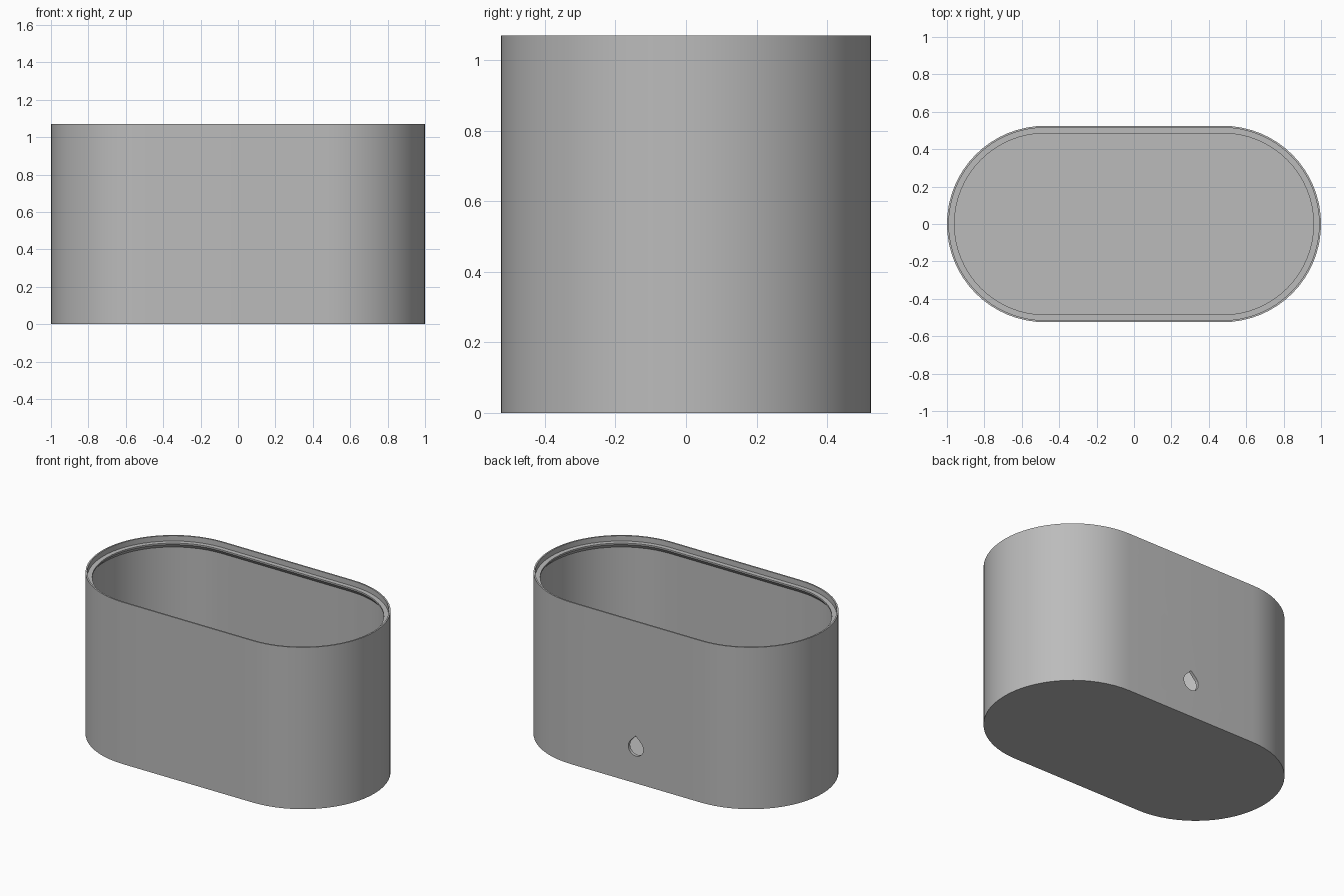
import bpy, bmesh
from math import pi, cos, sin, radians

cube = bpy.data.objects.get("Cube")
if cube:
    bpy.data.objects.remove(cube, do_unlink=True)

HALF_STRAIGHT, RADIUS, HEIGHT = 0.475, 0.525, 1.07
SEGMENTS = 32

grey = bpy.data.materials.new("plain grey")
grey.use_nodes = True
colour = (0.5, 0.5, 0.5, 1)
grey.diffuse_color = colour
grey.node_tree.nodes["Principled BSDF"].inputs["Base Color"].default_value = colour


def stadium(inset, z):
    """Pill-shaped outline, counter-clockwise from the +x end."""
    r = RADIUS - inset
    points = []
    for side, start in ((1, -pi / 2), (-1, pi / 2)):
        for i in range(SEGMENTS + 1):
            a = start + pi * i / SEGMENTS
            points.append((side * HALF_STRAIGHT + r * cos(a), r * sin(a), z))
    return points


def loft(name, outlines):
    """Skin a stack of outlines and cap both ends."""
    bm = bmesh.new()
    rings = [[bm.verts.new(p) for p in outline] for outline in outlines]
    for low, high in zip(rings, rings[1:]):
        for i in range(len(low)):
            j = (i + 1) % len(low)
            bm.faces.new((low[i], low[j], high[j], high[i]))
    bm.faces.new(rings[0][::-1])
    bm.faces.new(rings[-1])
    bmesh.ops.recalc_face_normals(bm, faces=bm.faces)
    mesh = bpy.data.meshes.new(name)
    bm.to_mesh(mesh)
    bm.free()
    mesh.materials.append(grey)
    obj = bpy.data.objects.new(name, mesh)
    bpy.context.collection.objects.link(obj)
    return obj


# Container: outer wall, thin lip, lid ledge, chamfer under it, inner wall, floor
section = [(0, 0), (0, HEIGHT), (0.01, HEIGHT), (0.01, HEIGHT - 0.035),
           (0.04, HEIGHT - 0.035), (0.04, HEIGHT - 0.045),
           (0.02, HEIGHT - 0.07), (0.02, 0.025)]
container = loft("container", [stadium(inset, z) for inset, z in section])

# Teardrop cable hole low in the back wall
HOLE_R, HOLE_Z = 0.055, 0.235


def teardrop(y):
    points = [(0, y, HOLE_Z + HOLE_R * 2 ** 0.5)]
    for i in range(25):
        a = radians(135 + 270 * i / 24)
        points.append((HOLE_R * cos(a), y, HOLE_Z + HOLE_R * sin(a)))
    return points


cutter = loft("hole_cutter", [teardrop(0.4), teardrop(0.6)])
cutter.hide_render = True
cut = container.modifiers.new("cable_hole", "BOOLEAN")
cut.operation = "DIFFERENCE"
cut.solver = "EXACT"
cut.object = cutter

bpy.ops.object.select_all(action="DESELECT")
container.select_set(True)
bpy.context.view_layer.objects.active = container
bpy.ops.object.modifier_apply(modifier=cut.name)
bpy.data.objects.remove(cutter, do_unlink=True)
bpy.ops.object.shade_smooth_by_angle(angle=radians(25))
